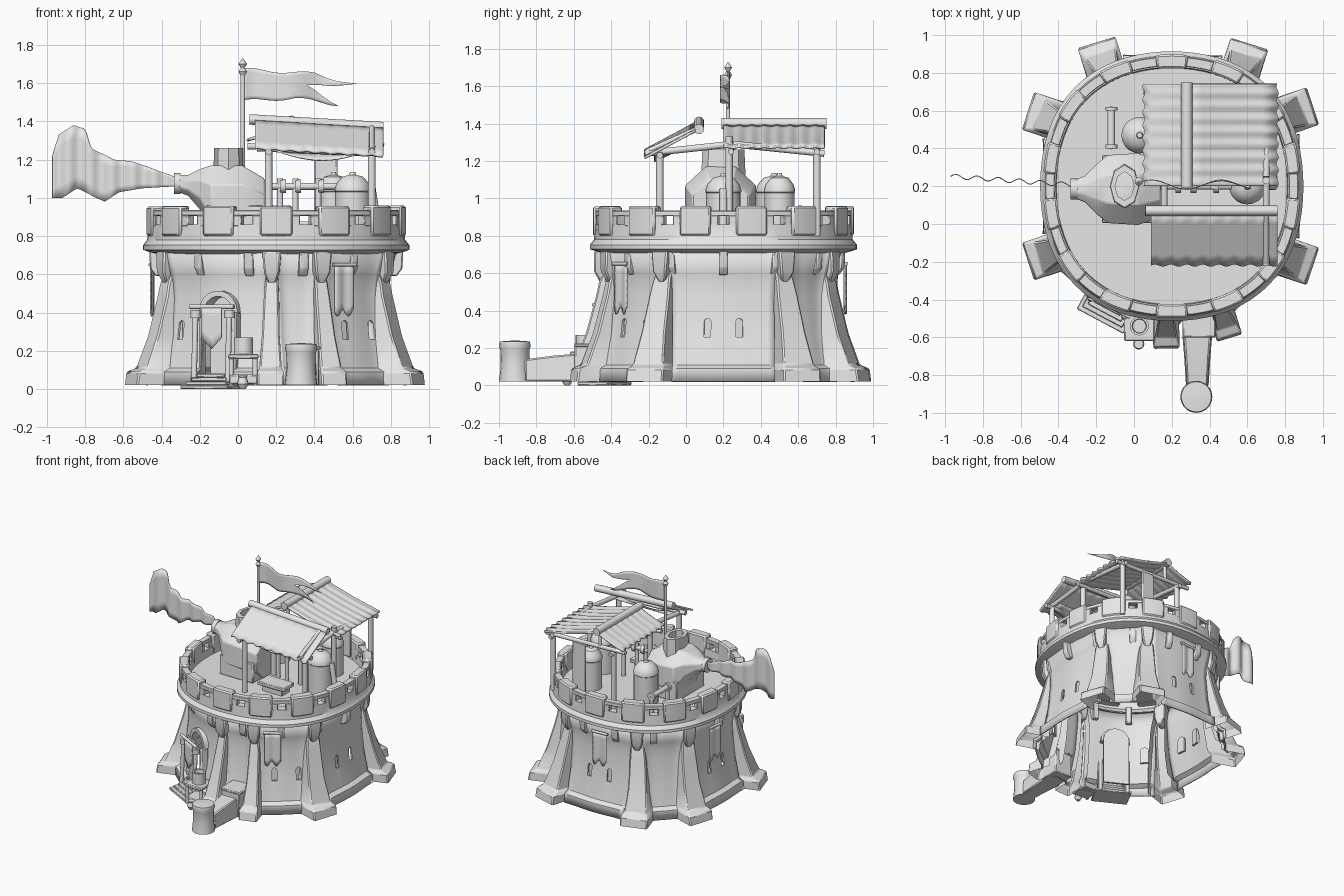
import bpy, bmesh, random
from math import sin, cos, asin, pi, radians, degrees
from mathutils import Vector, Matrix

random.seed(4)
cube = bpy.data.objects.get("Cube")
if cube:
    bpy.data.objects.remove(cube)

stone = bpy.data.materials.new("plain_grey")
stone.use_nodes = True
grey = (0.8, 0.8, 0.8, 1)
stone.diffuse_color = grey
stone.node_tree.nodes["Principled BSDF"].inputs["Base Color"].default_value = grey
CX = CY = 0.2


def finish(name, bm, bevel=0, thick=0, smooth=True):
    bmesh.ops.recalc_face_normals(bm, faces=bm.faces)
    me = bpy.data.meshes.new(name)
    bm.to_mesh(me)
    bm.free()
    me.materials.append(stone)
    ob = bpy.data.objects.new(name, me)
    bpy.context.collection.objects.link(ob)
    if thick:
        ob.modifiers.new("thickness", "SOLIDIFY").thickness = thick
    if bevel:
        ob.modifiers.new("worn_edges", "BEVEL").width = bevel
    if smooth:
        bpy.ops.object.select_all(action="DESELECT")
        ob.select_set(True)
        bpy.context.view_layer.objects.active = ob
        bpy.ops.object.shade_smooth_by_angle(angle=radians(35))
    return ob


def loft(name, rings, closed=True, loop=False, **kw):
    """Skin a list of equal point rings."""
    bm = bmesh.new()
    rows = [[bm.verts.new(p) for p in ring] for ring in rings]
    n = len(rows[0])
    for a, b in zip(rows, rows[1:] + rows[:1] if loop else rows[1:]):
        for i in range(n if closed else n - 1):
            j = (i + 1) % n
            bm.faces.new((a[i], a[j], b[j], b[i]))
    if closed and not loop:
        bm.faces.new(rows[0])
        bm.faces.new(rows[-1])
    return finish(name, bm, **kw)


def sheet(name, f, nu, nv, thick=0.008):
    rows = [[f(u / nu, v / nv) for v in range(nv + 1)] for u in range(nu + 1)]
    return loft(name, rows, closed=False, thick=thick)


def box(name, centre, size, frame=Matrix(), bevel=0.006):
    bm = bmesh.new()
    bmesh.ops.create_cube(bm, size=1, matrix=frame @ Matrix.Translation(centre) @ Matrix.Diagonal((*size, 1)))
    return finish(name, bm, bevel)


def rod(name, p, q, r):
    p, q = Vector(p), Vector(q)
    m = Matrix.Translation((p + q) / 2) @ (q - p).to_track_quat("Z", "Y").to_matrix().to_4x4()
    bm = bmesh.new()
    bmesh.ops.create_cone(bm, cap_ends=True, segments=12, radius1=r, radius2=r, depth=(q - p).length, matrix=m)
    return finish(name, bm)


def turned(name, x, y, profile, sides=20, stretch=1):
    return loft(name, [[(x + r * cos(2 * pi * i / sides), y + stretch * r * sin(2 * pi * i / sides), z)
                        for i in range(sides)] for r, z in profile])


def plan(deg):
    """Slightly squared round plan of the tower."""
    a = radians(deg)
    return 1 + 0.02 * (1 - cos(4 * a)) + 0.012 * (1 - cos(2 * a))


def polar(deg, r, z):
    a = radians(deg)
    r *= plan(deg)
    return (CX + r * cos(a), CY + r * sin(a), z)


def frame(deg):
    """Local x points outward from the tower, y runs along the wall."""
    return Matrix.Translation((CX, CY, 0)) @ Matrix.Rotation(radians(deg), 4, "Z")


def arc_block(name, a0, a1, r0, r1, z0, z1, bevel=0.01):
    rings = []
    for i in range(5):
        a = a0 + (a1 - a0) * i / 4
        rings.append([polar(a, r, z) for r, z in ((r0, z0), (r1, z0), (r1, z1), (r0, z1))])
    return loft(name, rings, bevel=bevel)


def interp(t, pts):
    for (a, x), (b, y) in zip(pts, pts[1:]):
        if t <= b:
            return x + (y - x) * (t - a) / (b - a)
    return pts[-1][1]


# Flared hollow buttresses with heavy feet and bracket heads
wall = [(0.02, 0.69), (0.09, 0.685), (0.11, 0.65), (0.28, 0.615), (0.48, 0.595), (0.55, 0.595), (0.6, 0.6), (0.72, 0.63)]
flare = [(0.86, 0.105, 0.02), (0.85, 0.105, 0.09), (0.8, 0.088, 0.11), (0.735, 0.07, 0.28),
         (0.68, 0.06, 0.48), (0.665, 0.053, 0.55), (0.645, 0.048, 0.6), (0.645, 0.048, 0.72)]
head = [(0.66, 0.02, 0.55), (0.69, 0.04, 0.61), (0.69, 0.05, 0.72)]
stands = [(-92, -88), (-69, -74), (-30, -15), (30, 15), (61, 76), (118, 104), (152, 165), (208, 195)]


def slim(deg):
    return 0.66 if deg in (-92, -69, 268) else 1


for deg, yaw in stands:
    turn = Matrix.Translation(frame(deg) @ Vector((0.83, 0, 0))) @ Matrix.Rotation(radians(yaw), 4, "Z")
    m = frame(deg)
    rings = []
    for d, w, z in flare:
        t = interp(z, [(0, 0.8), (0.6, 0), (1, 0)])
        w *= slim(deg)
        back = interp(z, wall) - 0.03
        rings.append([(m @ Vector((x, y, z))).lerp(turn @ Vector((x - 0.83, y, z)), t)
                      for x, y in ((back, -w), (d, -w), (d, w), (back, w))])
    loft("buttress", rings, closed=False, bevel=0.008)
    loft("buttress_bracket", [[m @ Vector((x, y, z)) for x, y in ((0.58, -w), (d, -w), (d, w), (0.58, w))]
                              for d, w, z in head], bevel=0.008)

# Thin wall bays between the buttresses, flaring towards them
bays = []
ends = [s[0] for s in stands] + [268]
for a, b in zip(ends, ends[1:]):
    def spot(u, k):
        z, r = wall[k]
        w = degrees(asin(flare[k][1] / r)) - 1
        a0, a1 = a + w * slim(a), b - w * slim(b)
        return polar(a0 + (a1 - a0) * u, r + 0.025 * abs(2 * u - 1) ** 4, z)
    bays.append((a, b, loft("wall_bay", [[spot(u / 16, k) for k in range(len(wall))] for u in range(17)],
                            closed=False, thick=0.012)))

# Recessed door arch and narrow windows
DOOR = -118


def arch(half, z0, z1, x0, x1, deg):
    top = [(half * cos(radians(t)), z1 + half * sin(radians(t))) for t in range(0, 181, 20)]
    shape = [(half, z0)] + top + [(-half, z0)]
    m = frame(deg)
    return [[m @ Vector((x, y, z)) for y, z in shape] for x in (x0, x1)]


openings = [(0.085, -0.05, 0.4, DOOR), (0.018, 0.26, 0.34, -140)]
openings += [(0.018, 0.26, 0.34, bay + s) for bay in (0, 90, 180, -48) for s in (-8, 8)]
for half, z0, z1, deg in openings:
    cutter = loft("opening_cutter", arch(half, z0, z1, 0.45, 0.8, deg), smooth=False)
    cutter.hide_render = True
    cutter.hide_set(True)
    cutter.display_type = "WIRE"
    depth = 0.53 if deg == DOOR else 0.57 * plan(deg)
    loft("opening_back", arch(half + 0.015, max(z0 - 0.02, 0.02), z1, depth, depth + 0.016, deg))
    for a, b, bay in bays:
        if a < deg % 360 < b or a < deg < b:
            cut = bay.modifiers.new("opening", "BOOLEAN")
            cut.object = cutter
            cut.solver = "EXACT"

# Parapet ring and deck
rim = [(0.6, 0.7), (0.66, 0.715), (0.697, 0.728), (0.697, 0.752), (0.675, 0.78), (0.67, 0.86),
       (0.615, 0.86), (0.61, 0.8), (0.3, 0.8), (0.002, 0.8)]
loft("parapet_and_deck", [[polar(a, r, z) for r, z in rim] for a in range(0, 360, 5)], closed=False, loop=True)

# Merlons, slotted low walls between them, and small corbels
STEP = 360 / 14
for i in range(14):
    a = i * STEP
    arc_block("merlon", a + 5.8, a + STEP - 5.8, 0.61, 0.682, 0.8, 0.96 - random.random() * 0.008)
    arc_block("slot_lintel", a - 6, a + 6, 0.62, 0.67, 0.905, 0.935, 0.004)
    for s in (-1, 1):
        arc_block("slot_cheek", a + s * 2.4, a + s * 6, 0.62, 0.67, 0.85, 0.91, 0.004)
    m = frame(a)
    loft("corbel", [[m @ Vector((x, y, z)) for x, y in ((0.58, -0.024), (d, -0.024), (d, 0.024), (0.58, 0.024))]
                    for d, z in ((0.63, 0.59), (0.66, 0.63), (0.665, 0.73))], bevel=0.006)

# Hanging wall banners with ragged hems
for deg in (-57, 92, 174):
    m = frame(deg)
    sheet("wall_banner", lambda u, v: m @ Vector((0.655 + 0.004 * sin(u * 9), (u - 0.5) * 0.12,
          0.65 - v * (0.25 + 0.02 * sin(u * 11)))), 10, 6)
    rod("banner_rail", m @ Vector((0.655, -0.07, 0.65)), m @ Vector((0.655, 0.07, 0.65)), 0.01)

# Doorway: frame, crossbar, pointed pennant and steps
m = frame(DOOR)
for s in (-1, 1):
    box("door_jamb", (0.65, s * 0.105, 0.2), (0.06, 0.035, 0.4), m)
    rod("door_post", m @ Vector((0.73, s * 0.1, 0.02)), m @ Vector((0.71, s * 0.1, 0.41)), 0.015)
    rod("post_collar", m @ Vector((0.71, s * 0.1, 0.37)), m @ Vector((0.71, s * 0.1, 0.41)), 0.027)
rings = [arch(w, 0.38, 0.4, 0.56, 0.65, DOOR) for w in (0.085, 0.115)]
loft("door_arch", [[a, b, c, d] for a, b, c, d in zip(rings[0][0], rings[0][1], rings[1][1], rings[1][0])][1:-1])
rod("door_crossbar", m @ Vector((0.715, -0.13, 0.43)), m @ Vector((0.715, 0.13, 0.43)), 0.012)
sheet("door_pennant", lambda u, v: m @ Vector((0.725, (u - 0.5) * 0.12,
      0.43 - v * (0.16 + 0.06 * (1 - abs(2 * u - 1))))), 8, 4)
for i in range(4):
    box("door_step", (0.72 - i * 0.01, 0, 0.01 + i * 0.02), (0.18 - i * 0.03, 0.28 - i * 0.04, 0.02), m, 0.004)

# Stand beside the door with barrel and pot
for x in (-0.035, 0.09):
    for y in (-0.6, -0.48):
        rod("stand_leg", (x, y, 0.02), (x, y, 0.17), 0.013)
box("stand_top", (0.028, -0.54, 0.17), (0.16, 0.16, 0.025))
box("stand_base", (0.028, -0.54, 0.05), (0.15, 0.15, 0.05))
turned("small_barrel", 0.028, -0.54, [(0.05, 0.18), (0.05, 0.22), (0.05, 0.27), (0.038, 0.27), (0.035, 0.24)])
turned("pot", 0.025, -0.635, [(0.015, 0), (0.03, 0.025), (0.02, 0.06), (0.025, 0.07)], 12)

# Low outwork wall ending in a round bollard
turned("bollard", 0.33, -0.915, [(0.085, 0.02), (0.076, 0.1), (0.078, 0.19), (0.085, 0.21), (0.08, 0.235), (0.01, 0.24)])
loft("outwork_wall", [[(0.335 + s * w, y, z) for s, z in ((-1, 0.02), (1, 0.02), (0.9, h), (-0.9, h))]
                      for y, w, h in ((-0.86, 0.06, 0.14), (-0.7, 0.07, 0.16), (-0.58, 0.08, 0.17))], bevel=0.008)
box("outwork_block", (0.345, -0.51, 0.12), (0.16, 0.17, 0.2))
box("outwork_cap", (0.345, -0.51, 0.215), (0.175, 0.18, 0.02))


# Faceted engine house with side nozzle and open chimney
def octagon(x, w, z0, z1, cy=0.185):
    c, zc, h = w * 0.42, (z0 + z1) / 2, (z1 - z0) / 2
    return [(x, cy + y, zc + z) for y, z in ((-w, -h * .45), (-c, -h), (c, -h), (w, -h * .45),
                                             (w, h * .45), (c, h), (-c, h), (-w, h * .45))]


loft("engine_house", [octagon(*p) for p in ((0.14, 0.15, 0.8, 1.1), (0.02, 0.19, 0.8, 1.17), (-0.14, 0.18, 0.8, 1.17),
     (-0.2, 0.13, 0.94, 1.15), (-0.26, 0.07, 1.01, 1.12), (-0.31, 0.05, 1.03, 1.12))], bevel=0.006)
box("engine_plinth", (-0.02, 0.185, 0.88), (0.3, 0.36, 0.16))
rod("nozzle_lip", (-0.335, 0.185, 1.075), (-0.3, 0.185, 1.075), 0.055)
turned("chimney", -0.05, 0.2, [(0.08, 1.08), (0.075, 1.26), (0.05, 1.26), (0.05, 1.15)], 8, 1.5)

# Long rippling streamer from the nozzle
top = [(-0.97, 1.22), (-0.94, 1.33), (-0.86, 1.38), (-0.8, 1.36), (-0.77, 1.26), (-0.65, 1.2), (-0.55, 1.19), (-0.33, 1.11)]
low = [(-0.97, 1), (-0.92, 1), (-0.84, 1.05), (-0.7, 0.98), (-0.62, 1.03), (-0.5, 1.05), (-0.33, 1.06)]


def streamer(u, v):
    x = -0.97 + 0.64 * u
    return (x, 0.25 - 0.045 * u + 0.012 * sin(u * 36), interp(x, low) * (1 - v) + interp(x, top) * v)


sheet("streamer", streamer, 40, 5, 0.005)

# Flagpole and swallow-tailed flag
rod("flagpole", (0.025, 0.225, 0.8), (0.025, 0.225, 1.68), 0.011)
turned("pole_finial", 0.025, 0.225, [(0.012, 1.64), (0.022, 1.66), (0.01, 1.68), (0.022, 1.7), (0.002, 1.73)], 10)


def swallowtail(u, v):
    x = 0.03 + u * interp(v, [(0, 0.5), (0.5, 0.33), (1, 0.59)])
    upper = interp(x, [(0, 1.675), (0.4, 1.65), (0.62, 1.59)])
    lower = interp(x, [(0, 1.505), (0.3, 1.52), (0.53, 1.485)])
    return (x, 0.21 + 0.025 * sin(x * 17), lower + (upper - lower) * v + 0.008 * sin(x * 22))


sheet("flag", swallowtail, 24, 8, 0.004)

# Canopy timber frame
for x in (0.16, 0.7):
    for y, h in ((-0.14, 1.27), (0.23, 1.33), (0.7, 1.27)):
        rod("canopy_post", (x, y, 0.8), (x, y, h), 0.02)
    rod("side_beam", (x, -0.22, 1.24), (x, 0.25, 1.29), 0.018)
    rod("side_beam", (x, 0.25, 1.29), (x, 0.74, 1.24), 0.018)
    rod("rafter", (x, -0.21, 1.25), (x, 0.08, 1.38), 0.014)
for y in (0.24, 0.7):
    rod("cross_beam", (0.05, y, 1.27), (0.76, y, 1.25), 0.016)
    rod("king_post", (0.28, y, 1.26), (0.28, y, 1.39), 0.014)
rod("front_beam", (0.1, -0.14, 1.26), (0.76, -0.14, 1.23), 0.017)
rod("front_ridge", (0.06, 0.07, 1.41), (0.76, 0.07, 1.37), 0.027)
rod("rear_ridge", (0.28, 0.19, 1.4), (0.28, 0.75, 1.4), 0.03)

# Rippled roof sheets, a sagging awning and a hanging end board
sheet("front_roof", lambda u, v: (0.09 + 0.67 * u, -0.22 + 0.28 * v + 0.006 * sin(u * 50),
      1.265 + 0.15 * v - 0.04 * u + 0.003 * sin(u * 50)), 60, 5, 0.014)
for name, x0, x1, z1 in (("rear_roof_left", 0.28, 0.05, 1.31), ("rear_roof_right", 0.28, 0.76, 1.28)):
    sheet(name, lambda u, v: (x0 + (x1 - x0) * v + 0.006 * v * sin(u * 50), 0.2 + 0.54 * u,
          1.4 + (z1 - 1.4) * v + 0.003 * sin(u * 50) - 0.008 * sin(v * pi)), 54, 6, 0.014)
sheet("sagging_awning", lambda u, v: (0.2 + 0.48 * u, -0.17 + 0.1 * v, 1.25 - 0.05 * sin(u * pi) * (1 - v)), 12, 3)
box("end_board", (0.46, 0.71, 1.05), (0.12, 0.015, 0.4))

# Domed tanks, pipework and bench on the deck
for x, y, r in ((0.6, 0.2, 0.092), (0.03, 0.47, 0.092), (0.5, 0.5, 0.08)):
    turned("domed_tank", x, y, [(r, 0.8), (r, 1.03), (r * 1.05, 1.035), (r * 1.05, 1.045), (r * 0.93, 1.075),
                                (r * 0.6, 1.11), (r * 0.2, 1.12), (r * 0.15, 1.135)])
rod("tank_pipe", (0.12, 0.2, 1.06), (0.6, 0.2, 1.06), 0.018)
for x in (0.22, 0.3, 0.42):
    rod("pipe_collar", (x, 0.2, 1.06), (x + 0.03, 0.2, 1.06), 0.035)
    rod("pipe_stand", (x, 0.2, 0.8), (x, 0.2, 1.1), 0.016)
box("bench", (0.34, 0, 0.86), (0.24, 0.14, 0.03))
box("bench_foot", (0.34, 0, 0.82), (0.18, 0.1, 0.06))
rod("feed_pipe", (-0.12, 0.4, 0.93), (-0.12, 0.62, 0.93), 0.02)
for y in (0.4, 0.6):
    rod("feed_flange", (-0.12, y, 0.93), (-0.12, y + 0.02, 0.93), 0.032)
    rod("feed_stand", (-0.12, y + 0.01, 0.8), (-0.12, y + 0.01, 0.93), 0.015)
rod("lever", (0.74, 0.2, 0.8), (0.7, 0.2, 1.05), 0.02)
